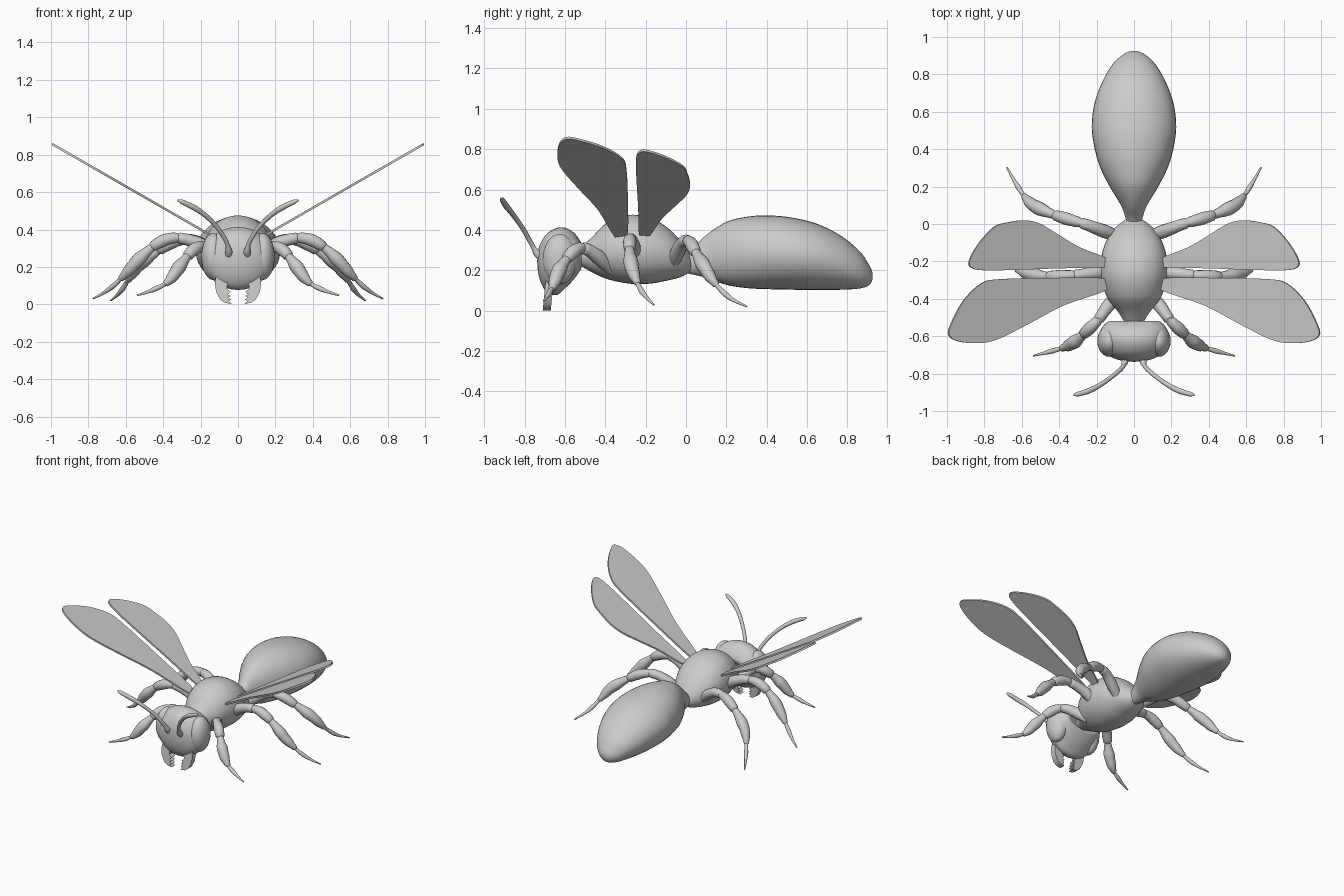
import bpy, bmesh, math
from mathutils import Vector

if "Cube" in bpy.data.objects:
    bpy.data.objects.remove(bpy.data.objects["Cube"])


def spline(pts, steps=5, closed=False):
    """Catmull-Rom resampling of tuples of any length."""
    n = len(pts)
    get = (lambda i: pts[i % n]) if closed else (lambda i: pts[max(0, min(n - 1, i))])
    out = []
    for i in range(n if closed else n - 1):
        for s in range(steps):
            t = s / steps
            out.append(tuple(0.5 * (2 * b + (c - a) * t + (2 * a - 5 * b + 4 * c - d) * t * t
                                    + (3 * b - a - 3 * c + d) * t ** 3)
                             for a, b, c, d in zip(get(i - 1), get(i), get(i + 1), get(i + 2))))
    return out if closed else out + [tuple(pts[-1])]


def finish(name, bm, mirror=False):
    bmesh.ops.recalc_face_normals(bm, faces=bm.faces[:])
    me = bpy.data.meshes.new(name)
    bm.to_mesh(me)
    bm.free()
    ob = bpy.data.objects.new(name, me)
    bpy.context.collection.objects.link(ob)
    if mirror:
        m = ob.modifiers.new("mirror", 'MIRROR')
        m.use_mirror_merge = False
    for p in me.polygons:
        p.use_smooth = True
    me.set_sharp_from_angle(angle=math.radians(40))
    return ob


def skin(bm, rings):
    vs = [[bm.verts.new(p) for p in r] for r in rings]
    n = len(vs[0])
    for a, b in zip(vs, vs[1:]):
        for i in range(n):
            bm.faces.new((a[i], a[(i + 1) % n], b[(i + 1) % n], b[i]))
    bm.faces.new(vs[0])
    bm.faces.new(vs[-1])


def body(name, sections, n=36):
    """Elliptical loft along y; sections are (y, half width, z top, z bottom)."""
    rings = []
    for y, w, zt, zb in spline(sections):
        w, c, h = max(w, 0.002), (zt + zb) / 2, max((zt - zb) / 2, 0.002)
        rings.append([(w * math.cos(k * math.tau / n), y, c + h * math.sin(k * math.tau / n))
                      for k in range(n)])
    bm = bmesh.new()
    skin(bm, rings)
    return finish(name, bm)


def tube(name, path, profile, n=14):
    """Mirrored tube along a path; profile is (length fraction, radius)."""
    pts = [Vector(p) for p in spline(path, 8)]
    acc = [0]
    for a, b in zip(pts, pts[1:]):
        acc.append(acc[-1] + (b - a).length)

    def at(t):
        d = t * acc[-1]
        i = max(j for j in range(len(pts) - 1) if acc[j] <= d + 1e-9)
        return pts[i].lerp(pts[i + 1], (d - acc[i]) / (acc[i + 1] - acc[i]))

    prof = []
    for (t0, r0), (t1, r1) in zip(profile, profile[1:]):
        k = max(1, round((t1 - t0) / 0.03))
        for j in range(k):
            s = j / k
            prof.append((t0 + (t1 - t0) * s, r0 + (r1 - r0) * s * s * (3 - 2 * s)))
    prof.append(profile[-1])
    rings = []
    for t, r in prof:
        tan = (at(min(1, t + 0.03)) - at(max(0, t - 0.03))).normalized()
        u = tan.cross(Vector((0.3, 1, 0.1)) if abs(tan.y) < 0.85 else Vector((1, 0, 0))).normalized()
        v = tan.cross(u)
        c = at(t)
        rings.append([c + r * (u * math.cos(k * math.tau / n) + v * math.sin(k * math.tau / n))
                      for k in range(n)])
    bm = bmesh.new()
    skin(bm, rings)
    return finish(name, bm, True)


def plate(name, outline, offset):
    """Mirrored flat plate extruded from an outline."""
    bm = bmesh.new()
    f = bm.faces.new([bm.verts.new(p) for p in outline])
    r = bmesh.ops.extrude_face_region(bm, geom=[f])
    bmesh.ops.translate(bm, vec=offset, verts=[g for g in r['geom'] if isinstance(g, bmesh.types.BMVert)])
    return finish(name, bm, True)


# Abdomen, thorax and head
body("abdomen", [(-0.02, .04, .27, .19), (.03, .045, .305, .18), (.1, .07, .375, .163),
                 (.2, .13, .44, .128), (.3, .18, .465, .112), (.4, .21, .472, .107),
                 (.52, .226, .462, .104), (.65, .21, .43, .103), (.77, .165, .37, .104),
                 (.86, .11, .295, .11), (.905, .06, .23, .125), (.922, .025, .195, .15),
                 (.925, 0, .175, .17)])
body("thorax", [(-.57, .045, .3, .235), (-.53, .05, .31, .225), (-.47, .085, .36, .193),
                (-.4, .14, .43, .16), (-.32, .17, .467, .14), (-.25, .18, .475, .132),
                (-.17, .174, .458, .135), (-.09, .148, .41, .15), (-.03, .11, .35, .165),
                (.01, .065, .295, .185), (.03, .03, .26, .2), (.035, 0, .235, .23)])
body("head", [(-.737, 0, .25, .24), (-.732, .06, .3, .185), (-.715, .115, .345, .13),
              (-.685, .16, .385, .088), (-.64, .183, .41, .078), (-.6, .186, .411, .11),
              (-.56, .175, .39, .15), (-.53, .15, .355, .19), (-.518, .12, .325, .215),
              (-.53, .08, .3, .235), (-.56, 0, .27, .265)])

# Eyes
bm = bmesh.new()
bmesh.ops.create_uvsphere(bm, u_segments=24, v_segments=16, radius=1)
for v in bm.verts:
    v.co = (0.132 + v.co.x * .064, -0.625 + v.co.y * .085, 0.255 + v.co.z * .125)
finish("eyes", bm, True)

# Mandibles with toothed inner edge
jaw = [(.11, .18), (.124, .12), (.118, .07), (.095, .025), (.07, .008), (.035, .002), (.05, .018),
       (.035, .026), (.053, .036), (.037, .045), (.055, .054), (.04, .067), (.06, .085), (.05, .15)]
plate("mandibles", [(x, -.71 + z * .1, z) for x, z in jaw], (0, .04, 0))

# Antennae
tube("antennae", [(.05, -.715, .262), (.05, -.742, .29), (.065, -.77, .34), (.11, -.81, .41),
                  (.18, -.86, .48), (.25, -.895, .525), (.322, -.915, .557)],
     [(0, .02), (.06, .019), (.14, .012), (.5, .012), (.62, .013), (.8, .015), (.95, .013), (1, .005)])

# Legs: coxa, femur, tibia and tarsus in one stepped tube
leg = [(0, .028), (.13, .036), (.29, .03), (.3, .024), (.32, .029), (.4, .034), (.47, .029),
       (.48, .022), (.51, .026), (.59, .037), (.68, .032), (.76, .018), (.77, .011),
       (.84, .014), (.93, .008), (1, .004)]
paths = {
    "front_legs": [(.08, -.37, .2), (.14, -.44, .27), (.19, -.51, .31), (.245, -.565, .285),
                   (.31, -.625, .205), (.375, -.66, .12), (.46, -.685, .075), (.54, -.705, .048)],
    "middle_legs": [(.1, -.25, .24), (.2, -.262, .32), (.33, -.275, .355), (.43, -.28, .325),
                    (.52, -.275, .25), (.58, -.26, .185), (.66, -.225, .105), (.72, -.19, .06),
                    (.775, -.16, .03)],
    "hind_legs": [(.07, -.07, .22), (.17, -.035, .305), (.25, -.005, .345), (.34, .022, .335),
                  (.43, .05, .285), (.53, .095, .21), (.58, .14, .14), (.63, .215, .065),
                  (.68, .303, .02)],
}
for name, path in paths.items():
    tube(name, path, leg)

# Wings: outlines in plan, tilted about 30 degrees upward
wings = {
    "fore_wings": [(.15, -.292), (.45, -.288), (.72, -.295), (.82, -.318), (.915, -.41), (.982, -.535),
                   (.993, -.595), (.94, -.628), (.83, -.637), (.73, -.615), (.57, -.535),
                   (.38, -.435), (.15, -.352)],
    "hind_wings": [(.15, -.185), (.3, -.122), (.42, -.05), (.51, .003), (.59, .02), (.68, .008),
                   (.75, -.015), (.83, -.1), (.882, -.19), (.875, -.232), (.8, -.248),
                   (.6, -.244), (.4, -.237), (.15, -.23)],
}
for name, pts in wings.items():
    plate(name, [(x, y, .365 + .575 * (x - .15)) for x, y in spline(pts, 4, True)], (-.006, 0, .0105))
